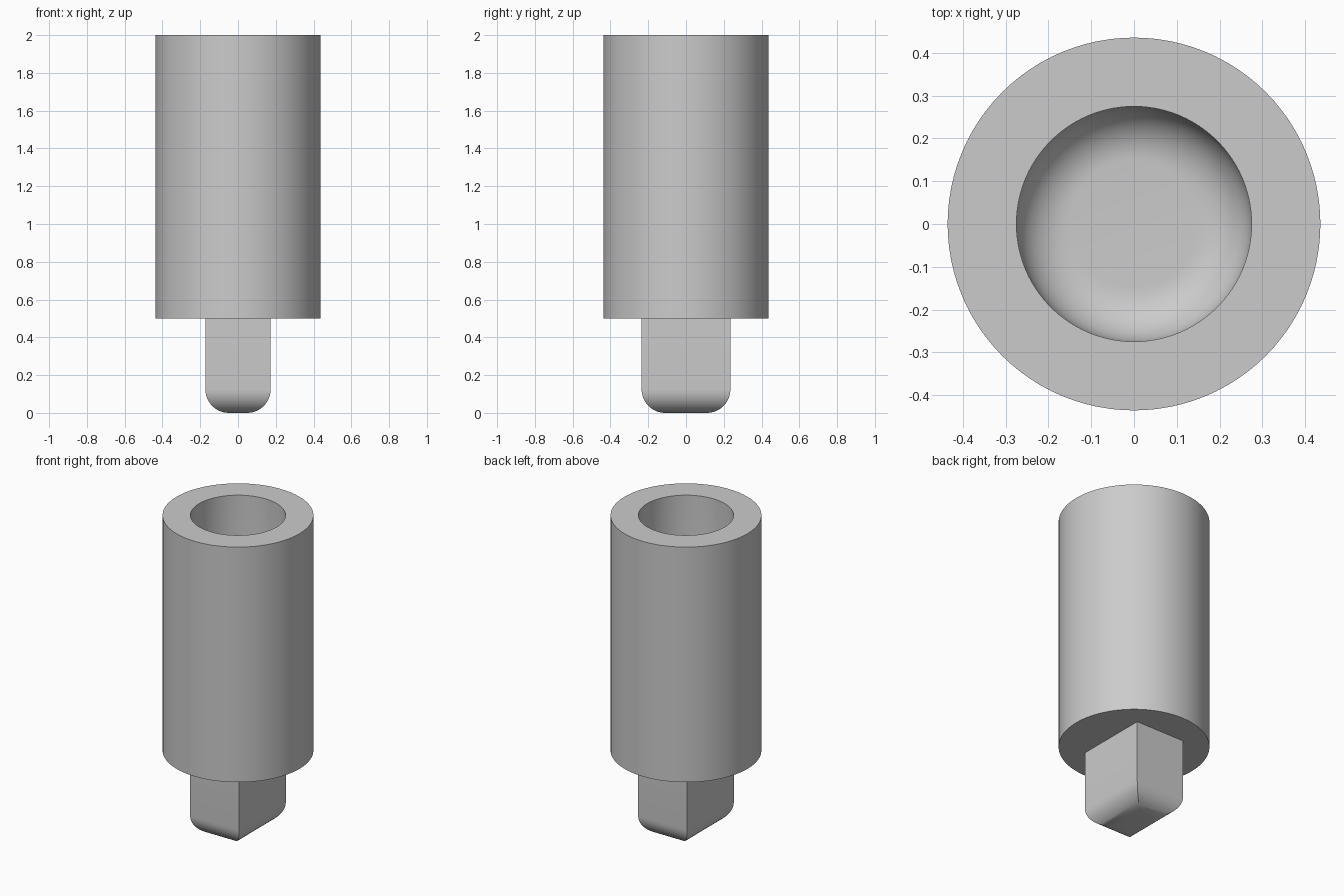
import bpy, bmesh
from math import sin, cos, pi, radians

cube = bpy.data.objects.get("Cube")
if cube:
    bpy.data.objects.remove(cube, do_unlink=True)

GREY = (0.6, 0.6, 0.6, 1)
grey = bpy.data.materials.new("plain grey")
grey.use_nodes = True
grey.diffuse_color = GREY
grey.node_tree.nodes["Principled BSDF"].inputs["Base Color"].default_value = GREY

HEIGHT, SHOULDER = 2.0, 0.5
OUTER, BORE, BORE_FLOOR = 0.436, 0.275, 1.5
ROUND, STEPS, SIDES = 0.125, 12, 96


def fillet():
    """Inset and height pairs of a quarter round, from the flat end up to the wall."""
    for i in range(STEPS + 1):
        a = pi / 2 * i / STEPS
        yield ROUND * (1 - sin(a)), ROUND * (1 - cos(a))


def skin(name, rings):
    """Join a stack of closed rings and cap both ends."""
    bm = bmesh.new()
    loops = [[bm.verts.new(p) for p in ring] for ring in rings]
    for low, high in zip(loops, loops[1:]):
        n = len(low)
        for i in range(n):
            j = (i + 1) % n
            bm.faces.new((low[i], low[j], high[j], high[i]))
    bm.faces.new(loops[0][::-1])
    bm.faces.new(loops[-1])
    bmesh.ops.recalc_face_normals(bm, faces=bm.faces)
    mesh = bpy.data.meshes.new(name)
    bm.to_mesh(mesh)
    bm.free()
    mesh.materials.append(grey)
    obj = bpy.data.objects.new(name, mesh)
    bpy.context.collection.objects.link(obj)
    bpy.ops.object.select_all(action="DESELECT")
    obj.select_set(True)
    bpy.context.view_layer.objects.active = obj
    bpy.ops.object.shade_smooth_by_angle(angle=radians(30))
    return obj


def circle(r, z):
    return [(r * cos(2 * pi * i / SIDES), r * sin(2 * pi * i / SIDES), z)
            for i in range(SIDES)]


def rectangle(inset, z):
    x, y = 0.173 - inset, 0.235 - inset
    return [(-x, -y, z), (x, -y, z), (x, y, z), (-x, y, z)]


# Cylindrical body with a blind bore that has a filleted floor
bore = [circle(BORE - d, BORE_FLOOR + h) for d, h in fillet()]
skin("body", [circle(OUTER, SHOULDER), circle(OUTER, HEIGHT),
              circle(BORE, HEIGHT)] + bore[::-1])

# Rectangular tang with rounded, mitred lower edges
skin("tang", [rectangle(d, h) for d, h in fillet()]
     + [rectangle(0, SHOULDER + 0.02)])
